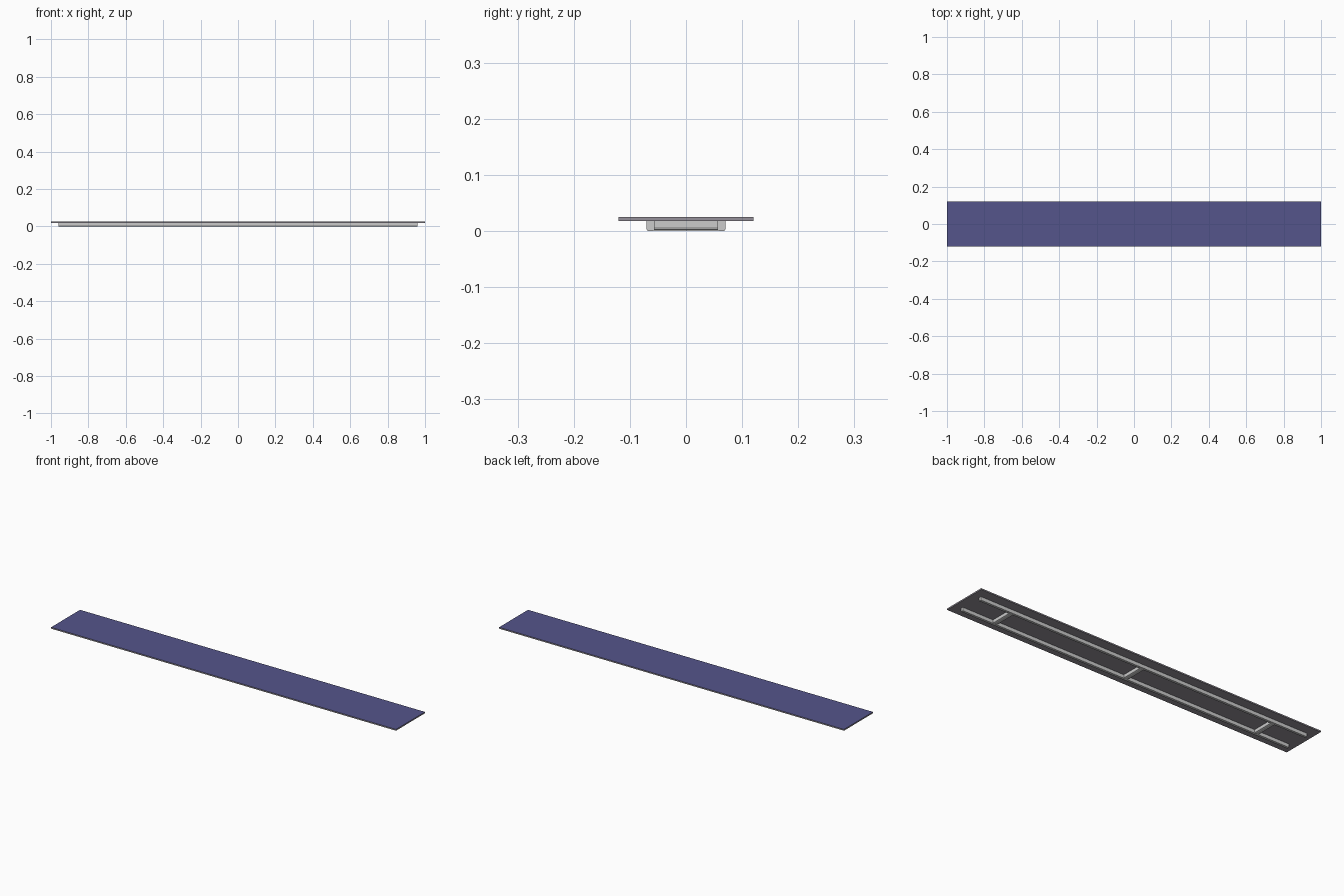
import bpy, bmesh
from mathutils import Matrix

if "Cube" in bpy.data.objects:
    bpy.data.objects.remove(bpy.data.objects["Cube"])


def box(name, size, centre, bevel=0.0):
    """Box mesh object; bevel rounds only its long lower edges."""
    bm = bmesh.new()
    bmesh.ops.create_cube(bm, size=1.0, matrix=Matrix.Diagonal((*size, 1.0)))
    if bevel:
        axis = 0 if size[0] > size[1] else 1
        low = [e for e in bm.edges
               if all(v.co.z < 0 for v in e.verts)
               and abs((e.verts[0].co - e.verts[1].co)[axis]) > 1e-4]
        bmesh.ops.bevel(bm, geom=low, offset=bevel, segments=2,
                        profile=0.5, affect='EDGES')
    mesh = bpy.data.meshes.new(name)
    bm.to_mesh(mesh)
    bm.free()
    obj = bpy.data.objects.new(name, mesh)
    obj.location = centre
    bpy.context.collection.objects.link(obj)
    return obj


def material(name, colour):
    m = bpy.data.materials.new(name)
    m.diffuse_color = (*colour, 1.0)
    m.use_nodes = True
    m.node_tree.nodes["Principled BSDF"].inputs["Base Color"].default_value = m.diffuse_color
    return m


PLATE_BOTTOM, PLATE_TOP = 0.018, 0.025

# thin deck plate, grey with a blue top face
plate = box("plate", (2.0, 0.24, PLATE_TOP - PLATE_BOTTOM),
            (0, 0, (PLATE_TOP + PLATE_BOTTOM) / 2))
plate.data.materials.append(material("edge_grey", (0.3, 0.28, 0.32)))
plate.data.materials.append(material("deck_blue", (0.09, 0.09, 0.26)))
for p in plate.data.polygons:
    p.material_index = 1 if p.normal.z > 0.9 else 0

# two long rails underneath
for side, label in ((-1, "front"), (1, "back")):
    box(f"{label}_rail", (1.92, 0.014, PLATE_BOTTOM),
        (0, side * 0.063, PLATE_BOTTOM / 2), 0.003)

# three cross bars joining the rails
for x, label in ((-0.77, "left"), (0, "middle"), (0.77, "right")):
    box(f"{label}_cross_bar", (0.026, 0.138, PLATE_BOTTOM - 0.001),
        (x, 0, (PLATE_BOTTOM + 0.001) / 2), 0.006)
